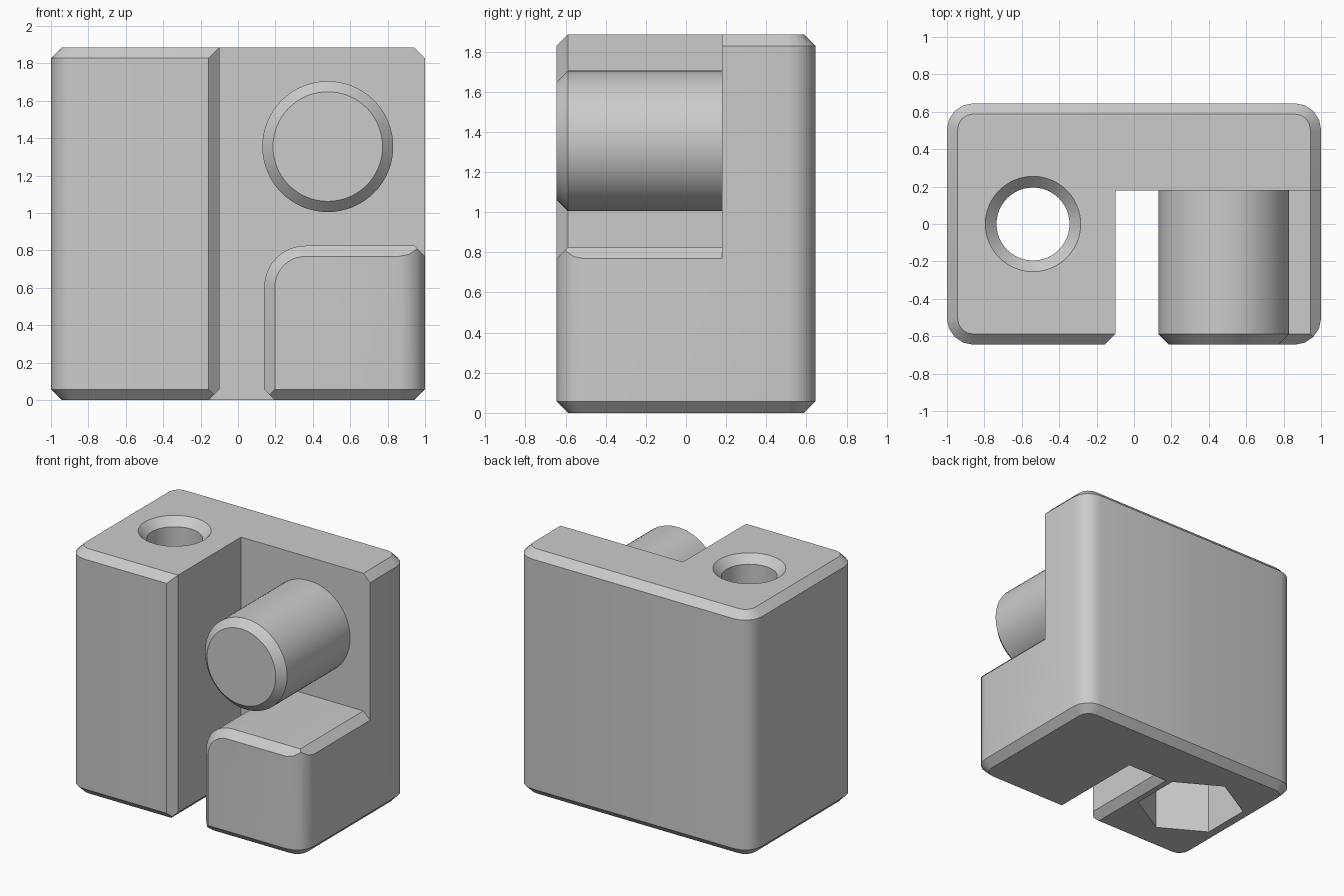
import bpy, bmesh, math

if "Cube" in bpy.data.objects:
    bpy.data.objects.remove(bpy.data.objects["Cube"], do_unlink=True)

HALF_W, HALF_D, HEIGHT = 1.0, 0.645, 1.885
CH = 0.057           # chamfer shared by all edges
WALL_Y = 0.18        # front face of the back plate
HOLE_X = -0.54

grey = bpy.data.materials.new("grey plastic")
grey.use_nodes = True
colour = (0.6, 0.6, 0.6, 1)
grey.diffuse_color = colour
grey.node_tree.nodes["Principled BSDF"].inputs["Base Color"].default_value = colour


def loft(name, rings):
    """Closed solid through equal-sized rings of points."""
    bm = bmesh.new()
    loops = [[bm.verts.new(p) for p in ring] for ring in rings]
    n = len(loops[0])
    for a, b in zip(loops, loops[1:]):
        for i in range(n):
            j = (i + 1) % n
            bm.faces.new((a[i], a[j], b[j], b[i]))
    bm.faces.new(loops[0])
    bm.faces.new(loops[-1])
    bmesh.ops.recalc_face_normals(bm, faces=bm.faces)
    mesh = bpy.data.meshes.new(name)
    bm.to_mesh(mesh)
    bm.free()
    mesh.materials.append(grey)
    obj = bpy.data.objects.new(name, mesh)
    bpy.context.collection.objects.link(obj)
    return obj


def arc(cx, cy, r, start, end, steps):
    return [(cx + r * math.cos(math.radians(start + (end - start) * i / steps)),
             cy + r * math.sin(math.radians(start + (end - start) * i / steps)))
            for i in range(steps + 1)]


def circle(r, sides, start=0):
    return arc(0, 0, r, start, start + 360, sides)[:-1]


def outline(inset, z):
    """Rounded rectangle seen from above."""
    r = 0.14
    pts = []
    for k, (sx, sy) in enumerate(((1, 1), (-1, 1), (-1, -1), (1, -1))):
        pts += arc(sx * (HALF_W - r), sy * (HALF_D - r), r - inset,
                   90 * k, 90 * k + 90, 4)
    return [(x, y, z) for x, y in pts]


def recess(d, y):
    """Open space between pillar, plate and low block, grown by d."""
    far = 1.3
    pts = [(-0.257, -0.1), (-0.1 - d, CH - d), (-0.1 - d, 2.2), (far, 2.2),
           (far, 1.768 - far), (0.943 + d, 0.825 - d)]
    pts += arc(0.36, 0.605, 0.22 - d, 90, 180, 8)
    pts += [(0.14 + d, CH - d), (0.297, -0.1)]
    return [(x, y, z) for x, z in pts]


def bore(name, levels, sides, start=0):
    """Vertical cutter through the pillar from (radius, height) pairs."""
    return loft(name, [[(HOLE_X + x, y, z) for x, y in circle(r, sides, start)]
                       for r, z in levels])


def smooth(obj):
    bpy.ops.object.select_all(action="DESELECT")
    obj.select_set(True)
    bpy.context.view_layer.objects.active = obj
    bpy.ops.object.shade_smooth_by_angle(angle=math.radians(32))


# Chamfered block with rounded upright corners
body = loft("body", [outline(CH, 0), outline(0, CH),
                     outline(0, HEIGHT - CH), outline(CH, HEIGHT)])

# Recess, countersunk screw hole and hexagonal nut pocket
cutters = [
    loft("recess_cutter", [recess(0, WALL_Y), recess(0, CH - HALF_D),
                           recess(CH + 0.03, -HALF_D - 0.03)]),
    bore("screw_hole_cutter", [(0.195, 0.3), (0.195, HEIGHT - 0.06),
                               (0.255, HEIGHT), (0.275, HEIGHT + 0.02)], 48),
    bore("nut_pocket_cutter", [(0.39, -0.1), (0.39, 0.6)], 6, 30),
]
for cutter in cutters:
    cutter.hide_render = True
    mod = body.modifiers.new(cutter.name, "BOOLEAN")
    mod.operation = "DIFFERENCE"
    mod.solver = "EXACT"
    mod.object = cutter

# Bake the cuts and discard the cutters
bpy.context.view_layer.update()
graph = bpy.context.evaluated_depsgraph_get()
cut_mesh = bpy.data.meshes.new_from_object(body.evaluated_get(graph))
body.modifiers.clear()
body.data = cut_mesh
for cutter in cutters:
    bpy.data.objects.remove(cutter, do_unlink=True)
smooth(body)

# Round pin standing out of the back plate
pin = loft("pin", [[(0.48 + x, y, 1.355 + z) for x, z in circle(r, 64)]
                   for r, y in ((0.35, WALL_Y + 0.1), (0.35, CH - HALF_D),
                                (0.35 - CH, -HALF_D))])
smooth(pin)
